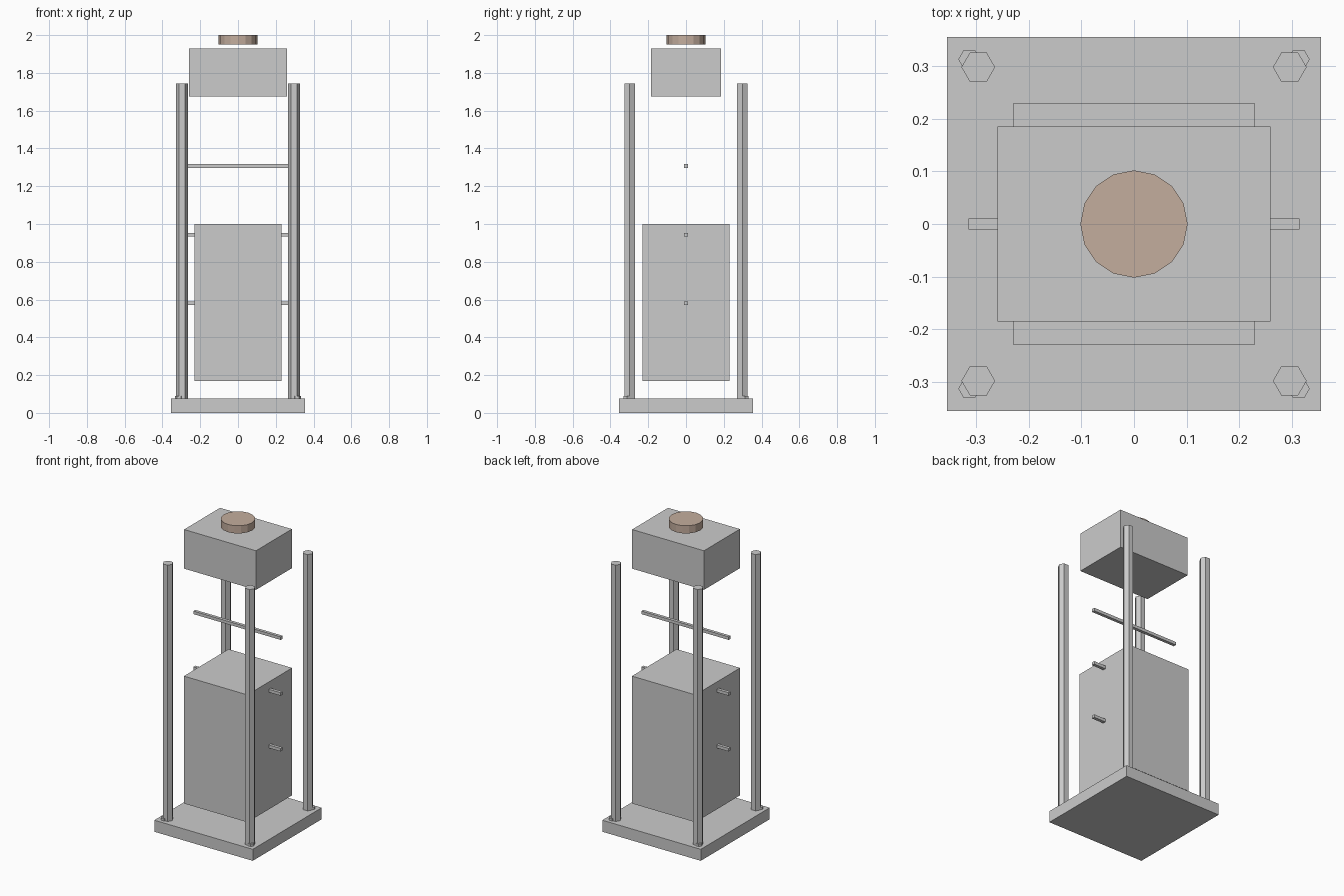
import bpy
from math import pi

if "Cube" in bpy.data.objects:
    bpy.data.objects.remove(bpy.data.objects["Cube"])


def box(name, size, z0, z1):
    """Box centred on the z axis between two heights."""
    bpy.ops.mesh.primitive_cube_add(size=1, location=(0, 0, (z0 + z1) / 2))
    ob = bpy.context.object
    ob.name = name
    ob.scale = (size[0], size[1], z1 - z0)
    bpy.ops.object.transform_apply(location=False, rotation=False, scale=True)
    return ob


def prism(name, x, y, radius, z0, z1, sides, turn=0.0):
    """Upright flat-sided cylinder between two heights."""
    bpy.ops.mesh.primitive_cylinder_add(
        vertices=sides, radius=radius, depth=z1 - z0,
        location=(x, y, (z0 + z1) / 2), rotation=(0, 0, turn))
    ob = bpy.context.object
    ob.name = name
    return ob


# Base plate, main body and upper block
box("base_plate", (0.71, 0.71), 0.0, 0.075)
box("main_body", (0.458, 0.46), 0.17, 1.0)
box("upper_block", (0.518, 0.37), 1.675, 1.93)

# Corner posts and the bolt heads at their feet
for sx, side in ((-1, "left"), (1, "right")):
    for sy, end in ((-1, "front"), (1, "back")):
        prism(f"post_{end}_{side}", sx * 0.296, sy * 0.298, 0.032,
              0.075, 1.745, 6, pi / 2)
        prism(f"bolt_{end}_{side}", sx * 0.313, sy * 0.313, 0.021,
              0.075, 0.09, 6, pi / 2)

# Cross rods: two pass through the body, one is exposed above it
for name, z in (("lower_rod", 0.58), ("middle_rod", 0.943), ("upper_rod", 1.307)):
    box(name, (0.63, 0.02), z - 0.01, z + 0.01)

# Brown top disc
disc = prism("top_disc", 0, 0, 0.102, 1.95, 2.0, 16)
brown = bpy.data.materials.new("brown")
brown.diffuse_color = (0.55, 0.42, 0.34, 1)
brown.use_nodes = True
brown.node_tree.nodes["Principled BSDF"].inputs["Base Color"].default_value = brown.diffuse_color
disc.data.materials.append(brown)
